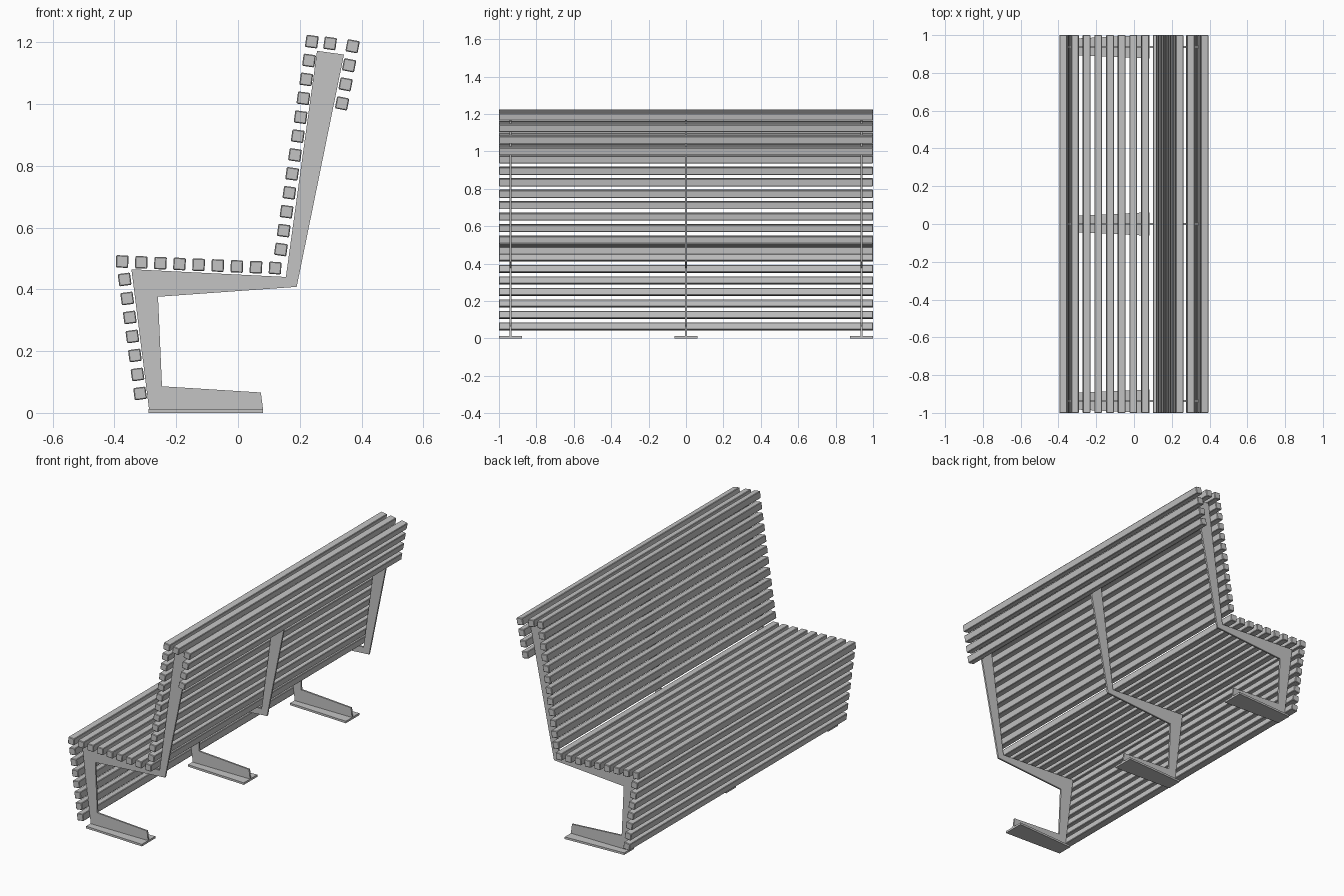
import bpy, bmesh, math
from mathutils import Vector

cube = bpy.data.objects.get("Cube")
if cube:
    bpy.data.objects.remove(cube, do_unlink=True)

grey = bpy.data.materials.new("plain_grey")
grey.use_nodes = True
colour = (0.55, 0.55, 0.55, 1)
grey.diffuse_color = colour
grey.node_tree.nodes["Principled BSDF"].inputs["Base Color"].default_value = colour

SLAT = 0.04
PLATE_TOP = 0.012


def add_object(name, bm):
    bmesh.ops.recalc_face_normals(bm, faces=bm.faces)
    mesh = bpy.data.meshes.new(name)
    bm.to_mesh(mesh)
    bm.free()
    mesh.materials.append(grey)
    obj = bpy.data.objects.new(name, mesh)
    bpy.context.collection.objects.link(obj)
    return obj


def extrude_face(bm, points, offset):
    face = bm.faces.new([bm.verts.new(p) for p in points])
    result = bmesh.ops.extrude_face_region(bm, geom=[face])
    verts = [g for g in result["geom"] if isinstance(g, bmesh.types.BMVert)]
    bmesh.ops.translate(bm, verts=verts, vec=offset)


def slat_row(name, start, end, count, tilt):
    """Evenly spaced long slats; tilt is in degrees, clockwise from the front."""
    for i in range(count):
        pos = Vector(start).lerp(Vector(end), i / max(count - 1, 1))
        bm = bmesh.new()
        bmesh.ops.create_cube(bm, size=1)
        bmesh.ops.scale(bm, vec=(SLAT, 2, SLAT), verts=bm.verts)
        obj = add_object(f"{name}_{i + 1}", bm)
        obj.location = (pos.x, 0, pos.y)
        obj.rotation_euler.y = math.radians(tilt)
        bevel = obj.modifiers.new("eased_edges", "BEVEL")
        bevel.width = 0.003
        bevel.segments = 1


# Slats, as (x, z) of the first and last in each row
slat_row("apron_slat", (-0.367, 0.432), (-0.317, 0.063), 7, -7.7)
slat_row("seat_slat", (-0.375, 0.49), (0.12, 0.469), 9, 2.4)
slat_row("backrest_slat", (0.139, 0.529), (0.239, 1.202), 12, 8)
slat_row("top_slat", (0.298, 1.196), (0.298, 1.196), 1, 8)
slat_row("rear_slat", (0.371, 1.187), (0.337, 1.002), 4, 11)

# Flat steel frames, each standing on a tapered foot plate
profile = [(-0.345, 0.465), (0.155, 0.44), (0.256, 1.172), (0.343, 1.16),
           (0.19, 0.408), (-0.259, 0.376), (-0.246, 0.086), (0.074, 0.066),
           (0.081, PLATE_TOP), (-0.288, PLATE_TOP)]
foot = [(-0.29, -0.045), (0.081, -0.062), (0.081, 0.062), (-0.29, 0.045)]
for side, y in (("right", -0.938), ("middle", 0), ("left", 0.938)):
    bm = bmesh.new()
    extrude_face(bm, [(x, y - 0.005, z) for x, z in profile], (0, 0.01, 0))
    add_object(f"{side}_frame", bm)
    bm = bmesh.new()
    extrude_face(bm, [(x, y + dy, 0) for x, dy in foot], (0, 0, PLATE_TOP))
    add_object(f"{side}_foot_plate", bm)
